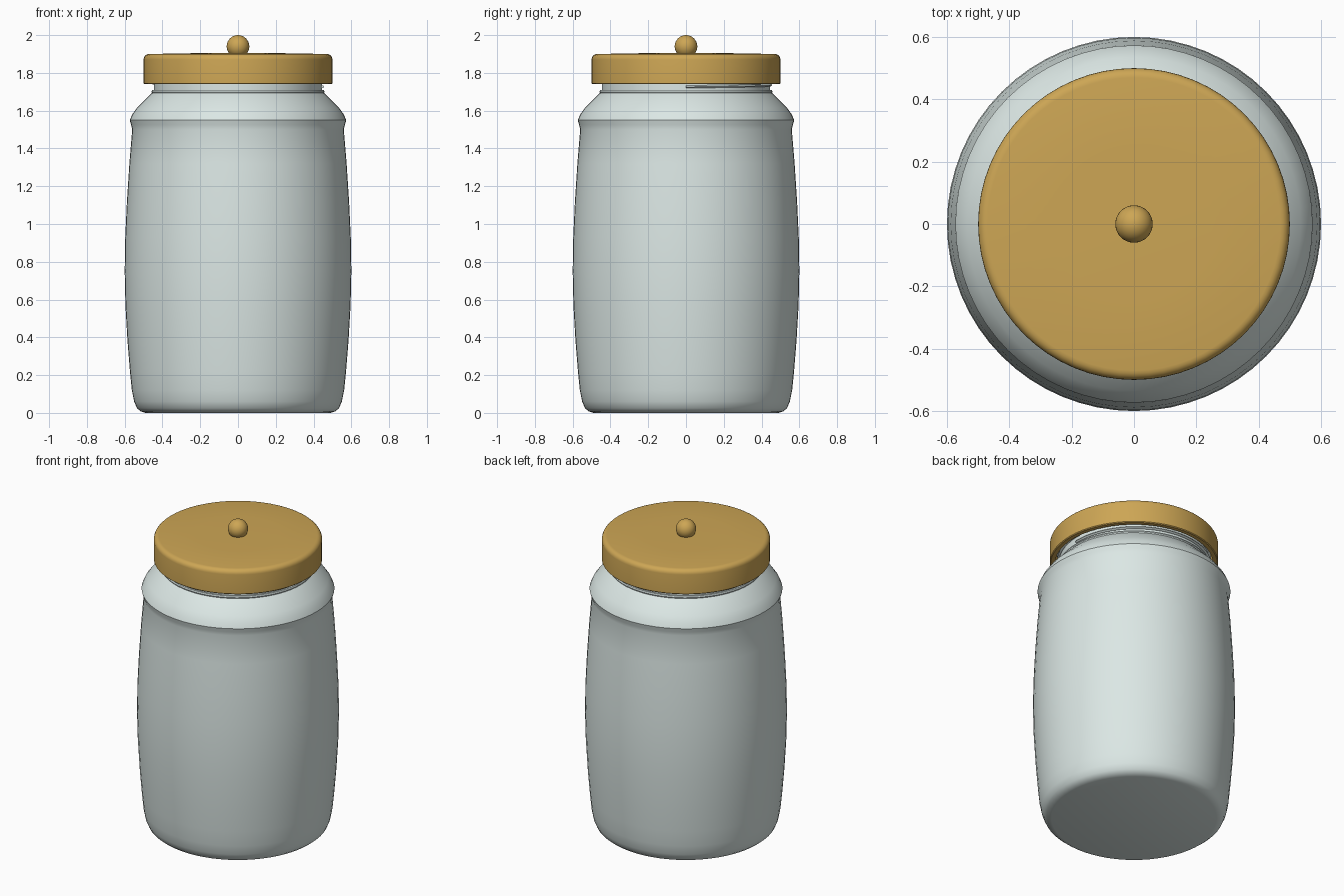
import bpy, bmesh, math

cube = bpy.data.objects.get("Cube")
if cube:
    bpy.data.objects.remove(cube, do_unlink=True)


def material(name, colour):
    m = bpy.data.materials.new(name)
    m.use_nodes = True
    m.diffuse_color = (*colour, 1)
    bsdf = next(n for n in m.node_tree.nodes if n.type == "BSDF_PRINCIPLED")
    bsdf.inputs["Base Color"].default_value = (*colour, 1)
    return m


glass = material("pale glass", (0.72, 0.81, 0.79))
gold = material("brass gold", (0.61, 0.38, 0.09))


def finish(bm, name, mat, angle=35):
    bmesh.ops.remove_doubles(bm, verts=bm.verts, dist=0.0005)
    bmesh.ops.recalc_face_normals(bm, faces=bm.faces)
    mesh = bpy.data.meshes.new(name)
    bm.to_mesh(mesh)
    bm.free()
    mesh.materials.append(mat)
    ob = bpy.data.objects.new(name, mesh)
    bpy.context.collection.objects.link(ob)
    bpy.ops.object.select_all(action="DESELECT")
    ob.select_set(True)
    bpy.context.view_layer.objects.active = ob
    bpy.ops.object.shade_smooth_by_angle(angle=math.radians(angle))
    return ob


def lathe(name, profile, mat, steps=64):
    """Spin (radius, height) points around the vertical axis."""
    bm = bmesh.new()
    verts = [bm.verts.new((r, 0, z)) for r, z in profile]
    edges = [bm.edges.new(pair) for pair in zip(verts, verts[1:])]
    bmesh.ops.spin(bm, geom=verts + edges, cent=(0, 0, 0), axis=(0, 0, 1),
                   angle=math.tau, steps=steps)
    return finish(bm, name, mat)


# Jar body: base, bulging wall, shoulder bead and neck, then the inner wall
outer = [(0, 0), (0.49, 0), (0.515, 0.008), (0.535, 0.025), (0.55, 0.06),
         (0.562, 0.12), (0.572, 0.22), (0.585, 0.38), (0.596, 0.57),
         (0.6, 0.75), (0.597, 0.93), (0.588, 1.12), (0.575, 1.32),
         (0.56, 1.5), (0.566, 1.525), (0.573, 1.55), (0.56, 1.58),
         (0.535, 1.615), (0.5, 1.65), (0.46, 1.69), (0.445, 1.7),
         (0.445, 1.86)]
inner = [(0.41, 1.86), (0.41, 1.68), (0.52, 1.54), (0.56, 0.75),
         (0.52, 0.12), (0.47, 0.04), (0, 0.04)]
lathe("jar_body", outer + inner, glass)

# Neck ring just above the shoulder
lathe("neck_ring", [(0.44, 1.692), (0.455, 1.692), (0.458, 1.7),
                    (0.455, 1.709), (0.44, 1.709)], glass)

# Screw thread: a small rounded section swept up a helix
bm = bmesh.new()
per_turn, turns, sides, pitch = 64, 2, 6, 0.04
rings = []
for i in range(per_turn * turns + 1):
    a = math.tau * i / per_turn
    z = 1.726 + pitch * i / per_turn
    ring = []
    for k in range(sides):
        t = math.tau * k / sides
        r = 0.445 + 0.012 * math.cos(t)
        ring.append(bm.verts.new((r * math.cos(a), r * math.sin(a),
                                  z + 0.008 * math.sin(t))))
    rings.append(ring)
for a, b in zip(rings, rings[1:]):
    for k in range(sides):
        n = (k + 1) % sides
        bm.faces.new((a[k], b[k], b[n], a[n]))
bm.faces.new(rings[0])
bm.faces.new(rings[-1])
finish(bm, "screw_thread", glass, 65)

# Lid: hollow cap with a rounded top edge and a nearly flat top
edge = [(0.47 + 0.03 * math.cos(t), 1.87 + 0.03 * math.sin(t))
        for t in (math.pi / 2 * i / 5 for i in range(6))]
lathe("lid", [(0, 1.88), (0.47, 1.88), (0.47, 1.74), (0.495, 1.74),
              (0.5, 1.745)] + edge + [(0.25, 1.904), (0, 1.905)], gold)

# Knob
bm = bmesh.new()
bmesh.ops.create_uvsphere(bm, u_segments=32, v_segments=16, radius=0.06)
bmesh.ops.translate(bm, verts=bm.verts, vec=(0, 0, 1.94))
finish(bm, "lid_knob", gold)
